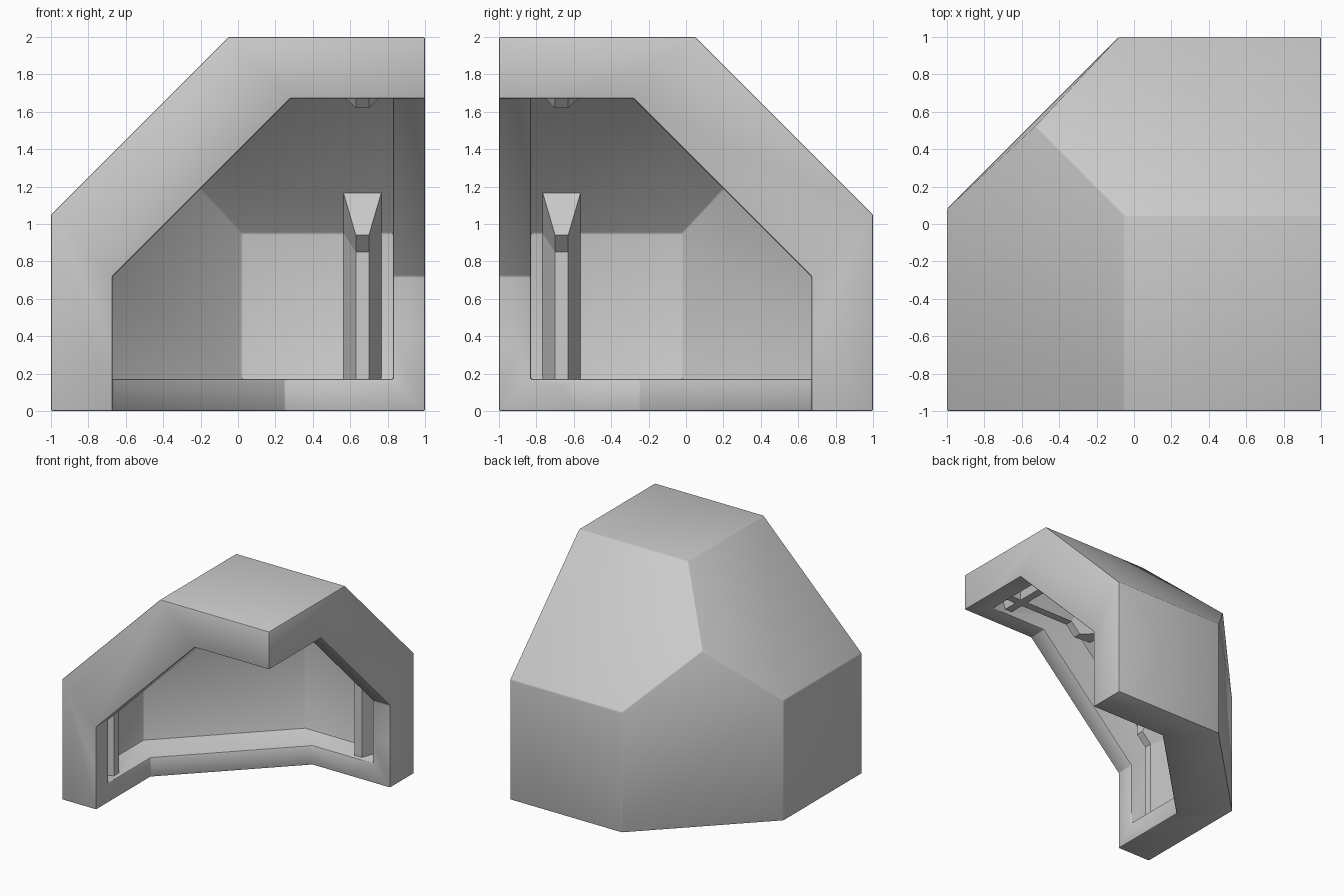
import bpy, bmesh
from mathutils import Vector

cube = bpy.data.objects.get("Cube")
if cube:
    bpy.data.objects.remove(cube, do_unlink=True)

grey = bpy.data.materials.new("light grey")
grey.use_nodes = True
grey.diffuse_color = (0.6, 0.6, 0.6, 1)
grey.node_tree.nodes["Principled BSDF"].inputs["Base Color"].default_value = (0.6, 0.6, 0.6, 1)


# Distances are measured from the open corner: a to the right, b to the back, c up
def place(a, b, c):
    return Vector((1 - a, b - 1, c))


def make_object(name, bm):
    bmesh.ops.recalc_face_normals(bm, faces=bm.faces)
    mesh = bpy.data.meshes.new(name)
    bm.to_mesh(mesh)
    bm.free()
    mesh.materials.append(grey)
    obj = bpy.data.objects.new(name, mesh)
    bpy.context.collection.objects.link(obj)
    return obj


def hull(name, points):
    bm = bmesh.new()
    for p in points:
        bm.verts.new(place(*p))
    bmesh.ops.convex_hull(bm, input=bm.verts)
    bmesh.ops.dissolve_limit(bm, angle_limit=0.01, verts=bm.verts, edges=bm.edges)
    return make_object(name, bm)


# Box with its three far edges cut off, all cuts meeting in one tip
def chamfered_box(name, low, size, slope, corner):
    s, d = slope - size, corner - size
    pts = [(low, low, low), (size, low, low), (low, size, low),
           (size, d, low), (d, size, low),
           (size, low, s), (size, d, s), (low, size, s), (d, size, s),
           (low, low, size), (s, low, size), (low, s, size), (s, s, size),
           (slope / 2, slope / 2, slope / 2)]
    return hull(name, pts)


# Opening cut through one open side; axis is the direction it passes along
def opening(name, axis, size, total):
    low, d = -0.1, total - size
    outline = [(low, low), (size, low), (size, d), (d, size), (low, size)]
    pts = []
    for depth in (low, 0.4):
        for u, v in outline:
            p = [u, v]
            p.insert(axis, depth)
            pts.append(p)
    return hull(name, pts)


shell = chamfered_box("shell", 0, 2, 3.05, 3.08)
cutters = [chamfered_box("cavity_cutter", 0.17, 1.9, 2.85, 2.88)]
for axis, name, total in ((0, "side", 2.39), (1, "front", 2.39), (2, "floor", 2.42)):
    cutters.append(opening(name + "_opening_cutter", axis, 1.67, total))

for cutter in cutters:
    cutter.hide_render = True
    cutter.hide_set(True)
    mod = shell.modifiers.new(cutter.name, 'BOOLEAN')
    mod.operation = 'DIFFERENCE'
    mod.solver = 'EXACT'
    mod.object = cutter

# Softly rounded edges
bevel = shell.modifiers.new("soft_edges", 'BEVEL')
bevel.width = 0.008
bevel.segments = 2
bevel.limit_method = 'ANGLE'
bevel.angle_limit = 0.5

bpy.context.view_layer.objects.active = shell
shell.select_set(True)
for mod in list(shell.modifiers):
    bpy.ops.object.modifier_apply(modifier=mod.name)
bpy.ops.object.shade_smooth_by_angle(angle=0.6)
for cutter in cutters:
    bpy.data.objects.remove(cutter, do_unlink=True)

# Tapered ribs that follow the inner wall and bend with its slope
FACE = [(1.71, 0.15), (1.71, 0.85), (1.62, 0.94)]
BASE = [(1.92, 0.15), (1.92, 0.96), (1.69, 1.19)]


def rib(name, fixed, across, along):
    bm = bmesh.new()
    rings = []
    for face, base in zip(FACE, BASE):
        ring = []
        for (p, q), side in ((face, -0.035), (face, 0.035), (base, 0.108), (base, -0.108)):
            co = [0, 0, 0]
            co[fixed], co[across], co[along] = 0.335 + side, p, q
            ring.append(bm.verts.new(place(*co)))
        rings.append(ring)
    for r, s in zip(rings, rings[1:]):
        for i in range(4):
            j = (i + 1) % 4
            bm.faces.new((r[i], r[j], s[j], s[i]))
    bm.faces.new(rings[0])
    bm.faces.new(rings[-1])
    return make_object(name, bm)


rib("back_wall_rib", 0, 1, 2)
rib("left_ceiling_rib", 0, 2, 1)
rib("side_wall_rib", 1, 0, 2)
rib("front_ceiling_rib", 1, 2, 0)
